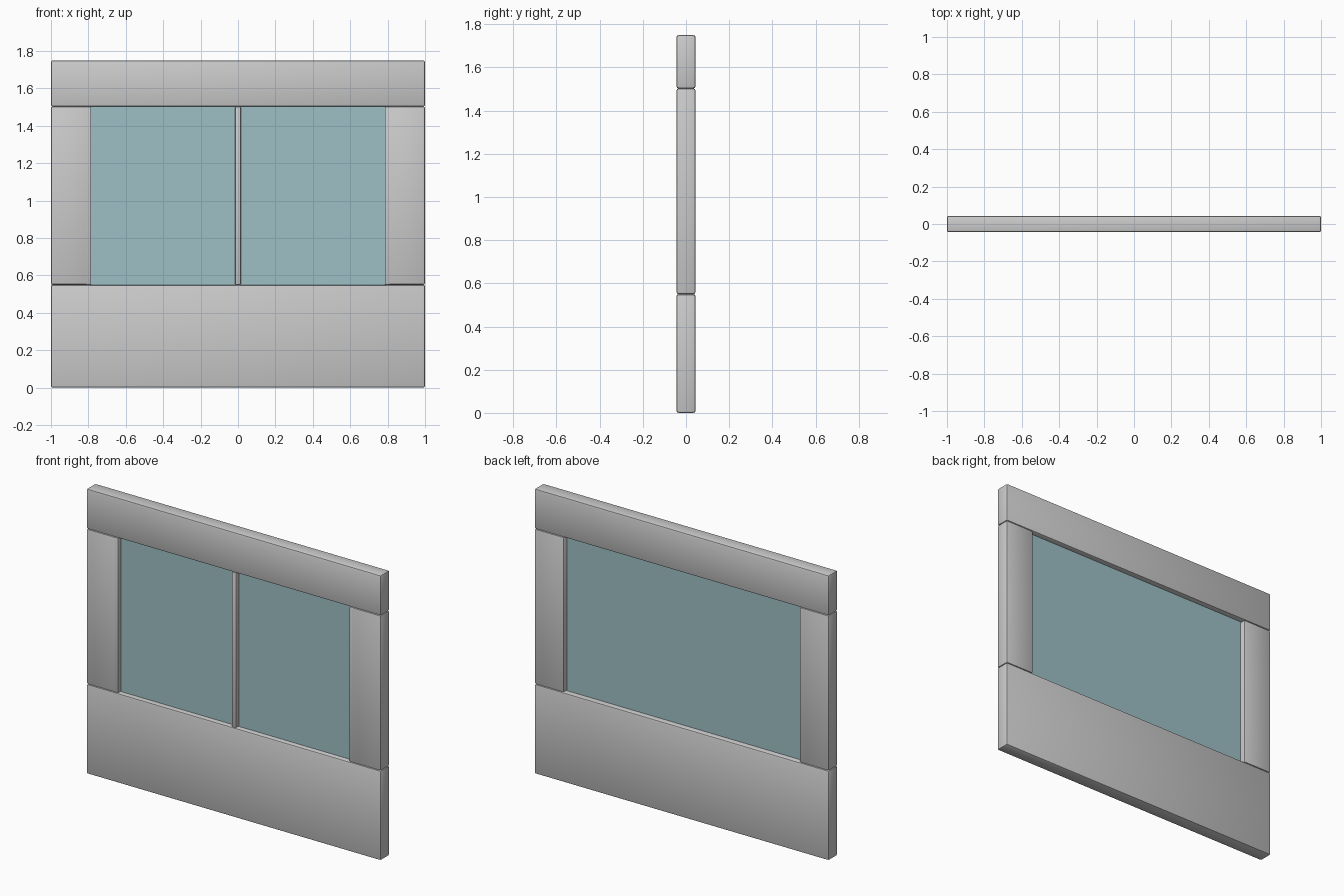
import bpy

if "Cube" in bpy.data.objects:
    bpy.data.objects.remove(bpy.data.objects["Cube"])


def box(name, x, y, z, bevel=0.0, segments=2):
    """Box from (min, max) ranges, with optionally rounded edges."""
    bpy.ops.mesh.primitive_cube_add(
        size=1, location=[(r[0] + r[1]) / 2 for r in (x, y, z)])
    ob = bpy.context.object
    ob.name = name
    ob.scale = [r[1] - r[0] for r in (x, y, z)]
    bpy.ops.object.transform_apply(location=False, rotation=False, scale=True)
    if bevel:
        mod = ob.modifiers.new("rounded_edges", "BEVEL")
        mod.width = bevel
        mod.segments = segments
        bpy.ops.object.modifier_apply(modifier=mod.name)
        bpy.ops.object.shade_smooth_by_angle()
    return ob


DEPTH = (-0.044, 0.044)
SILL, HEAD, TOP = 0.55, 1.503, 1.75

# Wall panels around the opening
box("lower_panel", (-1, 1), DEPTH, (0, SILL), 0.01)
box("upper_panel", (-1, 1), DEPTH, (HEAD, TOP), 0.01)
box("left_post", (-1, -0.8), DEPTH, (SILL, HEAD), 0.01)
box("right_post", (0.8, 1), DEPTH, (SILL, HEAD), 0.01)

# Slim upright bars in front of the glass: one in the middle, one at each post
for name, x in (("left_bar", -0.8), ("middle_bar", 0), ("right_bar", 0.8)):
    box(name, (x - 0.015, x + 0.015), (-0.042, -0.004), (SILL, HEAD), 0.006)

# Window pane, tucked slightly into the panels
glass = box("window_glass", (-0.805, 0.805), (-0.013, 0.01),
            (SILL - 0.005, HEAD + 0.005))
mat = bpy.data.materials.new("glass_teal")
mat.diffuse_color = (0.34, 0.53, 0.56, 1)
mat.use_nodes = True
mat.node_tree.nodes["Principled BSDF"].inputs["Base Color"].default_value = mat.diffuse_color
glass.data.materials.append(mat)
